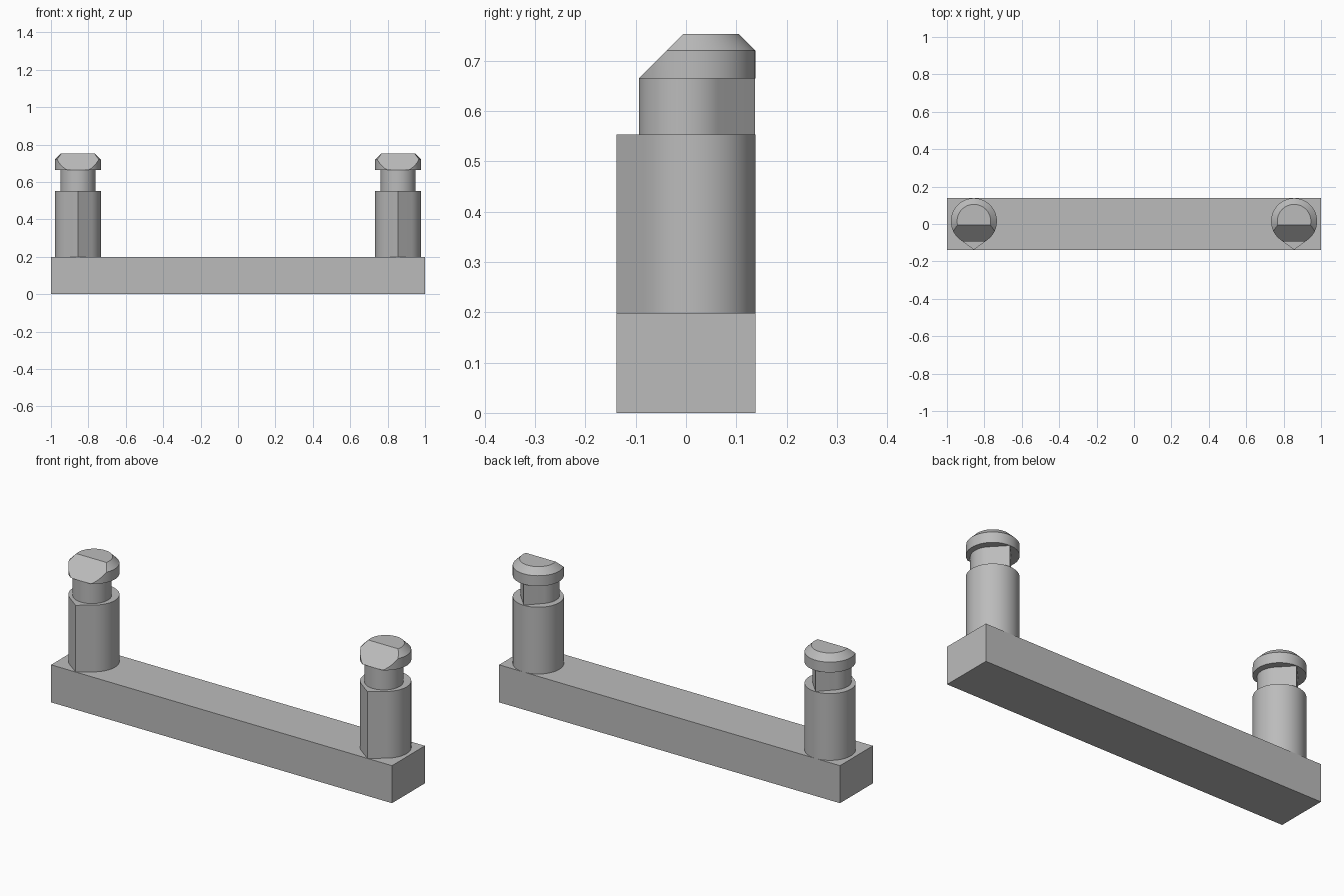
import bpy, bmesh, math
from mathutils import Vector

if "Cube" in bpy.data.objects:
    bpy.data.objects.remove(bpy.data.objects["Cube"])

GREY = bpy.data.materials.new("plain_grey")
GREY.use_nodes = True
GREY.diffuse_color = (0.5, 0.5, 0.5, 1)
GREY.node_tree.nodes["Principled BSDF"].inputs["Base Color"].default_value = (0.5, 0.5, 0.5, 1)

BAR_TOP, POST_TOP, NECK_TOP, HEAD_TOP = 0.199, 0.553, 0.665, 0.753
HALF_DEPTH = 0.138
POST_X, POST_Y, POST_R = 0.856, 0.015, 0.123
NECK_R, CHAMFER = 0.0935, 0.033


def circle(r, cy, n=64):
    return [(r * math.cos(2 * math.pi * i / n), cy + r * math.sin(2 * math.pi * i / n))
            for i in range(n)]


def teardrop(r, cy, tip_y, n=56):
    """Round outline drawn out to a point by two tangent flats."""
    d = tip_y - cy
    start = math.copysign(math.pi / 2, d)
    half = math.acos(r / abs(d))
    sweep = 2 * math.pi - 2 * half
    arc = [start + half + sweep * i / n for i in range(n + 1)]
    return [(0, tip_y)] + [(r * math.cos(a), cy + r * math.sin(a)) for a in arc]


def loft(bm, layers):
    """Skin a stack of (outline, z) layers and cap both ends."""
    rings = [[bm.verts.new((x, y, z)) for x, y in pts] for pts, z in layers]
    for low, high in zip(rings, rings[1:]):
        for i in range(len(low)):
            j = (i + 1) % len(low)
            bm.faces.new((low[i], low[j], high[j], high[i]))
    bm.faces.new(rings[0][::-1])
    bm.faces.new(rings[-1])


def finish(name, bm, x=0):
    bmesh.ops.recalc_face_normals(bm, faces=bm.faces)
    mesh = bpy.data.meshes.new(name)
    bm.to_mesh(mesh)
    bm.free()
    mesh.materials.append(GREY)
    obj = bpy.data.objects.new(name, mesh)
    obj.location.x = x
    bpy.context.collection.objects.link(obj)
    bpy.ops.object.select_all(action='DESELECT')
    obj.select_set(True)
    bpy.context.view_layer.objects.active = obj
    bpy.ops.object.shade_smooth_by_angle(angle=math.radians(25))


# Base bar
bm = bmesh.new()
corners = [(-1, -HALF_DEPTH), (1, -HALF_DEPTH), (1, HALF_DEPTH), (-1, HALF_DEPTH)]
loft(bm, [(corners, 0), (corners, BAR_TOP)])
finish("base_bar", bm)

for side, x in (("left", POST_X), ("right", -POST_X)):
    # Post, pointed towards the front
    bm = bmesh.new()
    outline = teardrop(POST_R, POST_Y, -HALF_DEPTH)
    loft(bm, [(outline, BAR_TOP), (outline, POST_TOP)])
    finish(side + "_post", bm, x)

    # Neck, pointed towards the back
    bm = bmesh.new()
    outline = teardrop(NECK_R, 0, HALF_DEPTH - 0.001)
    loft(bm, [(outline, POST_TOP), (outline, NECK_TOP)])
    finish(side + "_neck", bm, x)

    # Chamfered head with a sloping flat cut across its front
    bm = bmesh.new()
    rim = circle(POST_R, POST_Y)
    loft(bm, [(rim, NECK_TOP), (rim, HEAD_TOP - CHAMFER),
              (circle(POST_R - CHAMFER, POST_Y), HEAD_TOP)])
    cut = bmesh.ops.bisect_plane(
        bm, geom=bm.verts[:] + bm.edges[:] + bm.faces[:],
        plane_co=Vector((0, -NECK_R, NECK_TOP)), plane_no=Vector((0, -1, 1)).normalized(),
        clear_outer=True)
    edges = [e for e in cut["geom_cut"] if isinstance(e, bmesh.types.BMEdge)]
    bmesh.ops.contextual_create(bm, geom=edges)
    finish(side + "_head", bm, x)
